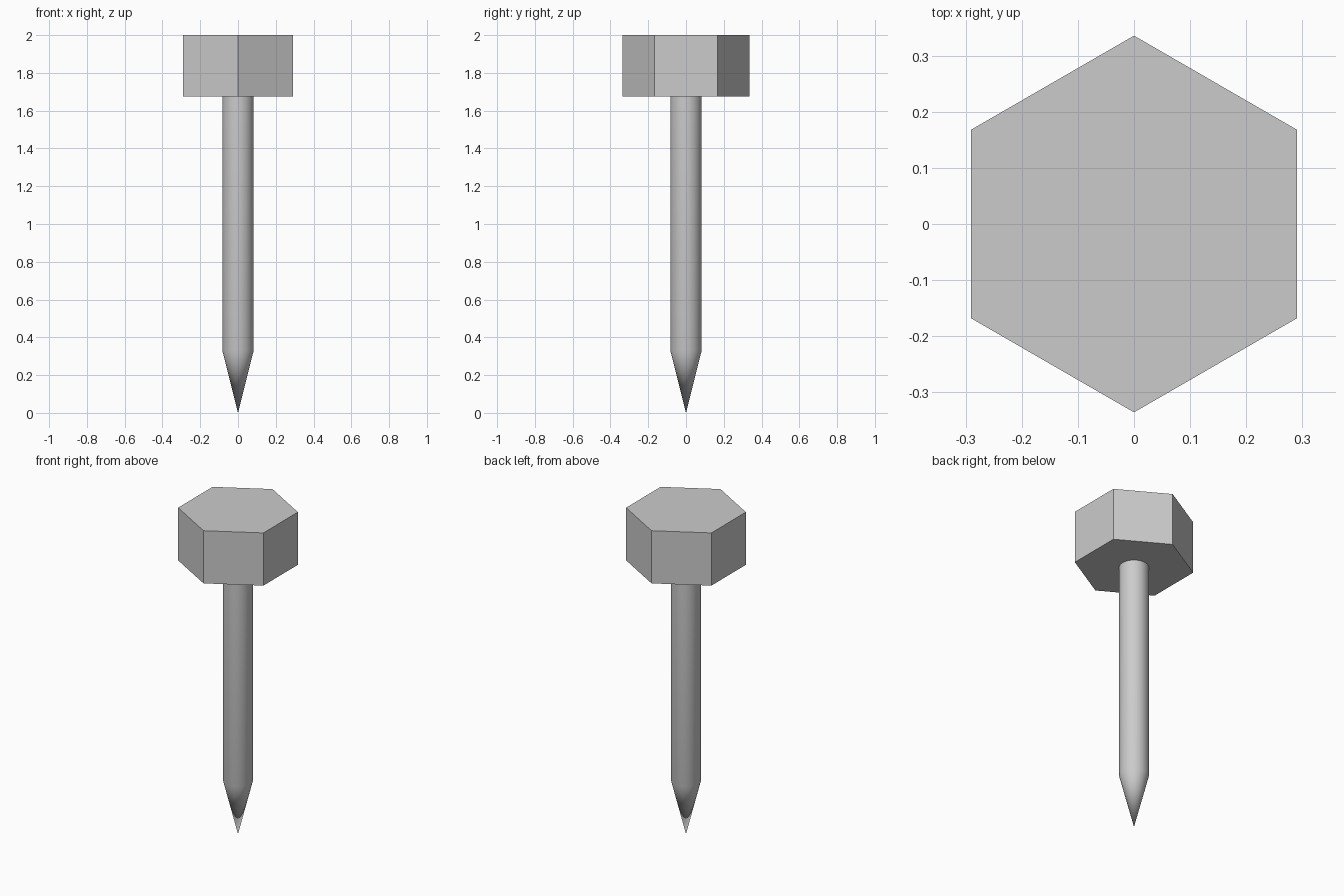
import bpy
import bmesh
import math
from mathutils import Matrix

cube = bpy.data.objects.get("Cube")
if cube:
    bpy.data.objects.remove(cube, do_unlink=True)

# Single grey metal
metal = bpy.data.materials.new("grey_metal")
metal.use_nodes = True
GREY = (0.6, 0.6, 0.6, 1.0)
metal.diffuse_color = GREY
metal.node_tree.nodes["Principled BSDF"].inputs["Base Color"].default_value = GREY

TIP_TOP, HEAD_BOTTOM, TOP = 0.33, 1.675, 2.0
SHAFT_RADIUS, HEAD_RADIUS = 0.083, 0.336


def add_object(name, bm):
    bmesh.ops.recalc_face_normals(bm, faces=bm.faces)
    mesh = bpy.data.meshes.new(name)
    bm.to_mesh(mesh)
    bm.free()
    mesh.materials.append(metal)
    obj = bpy.data.objects.new(name, mesh)
    bpy.context.collection.objects.link(obj)
    return obj


# Hexagonal head, with corners at the front and back
bm = bmesh.new()
bmesh.ops.create_cone(
    bm, cap_ends=True, segments=6, radius1=HEAD_RADIUS, radius2=HEAD_RADIUS,
    depth=TOP - HEAD_BOTTOM,
    matrix=Matrix.Translation((0, 0, (TOP + HEAD_BOTTOM) / 2)))
corner = max(bm.verts, key=lambda v: v.co.y)
turn = math.pi / 2 - math.atan2(corner.co.y, corner.co.x)
bmesh.ops.rotate(bm, verts=bm.verts, matrix=Matrix.Rotation(turn, 3, "Z"))
add_object("hex_head", bm)

# Round shaft and pointed tip, spun from one profile
bm = bmesh.new()
profile = [(0, 0), (SHAFT_RADIUS, TIP_TOP), (SHAFT_RADIUS, HEAD_BOTTOM), (0, HEAD_BOTTOM)]
verts = [bm.verts.new((r, 0, z)) for r, z in profile]
edges = [bm.edges.new(pair) for pair in zip(verts, verts[1:])]
bmesh.ops.spin(bm, geom=verts + edges, cent=(0, 0, 0), axis=(0, 0, 1),
               angle=math.tau, steps=48)
bmesh.ops.remove_doubles(bm, verts=bm.verts, dist=0.0001)
shaft = add_object("pointed_shaft", bm)

bpy.ops.object.select_all(action="DESELECT")
shaft.select_set(True)
bpy.context.view_layer.objects.active = shaft
bpy.ops.object.shade_smooth_by_angle(angle=math.radians(30))
